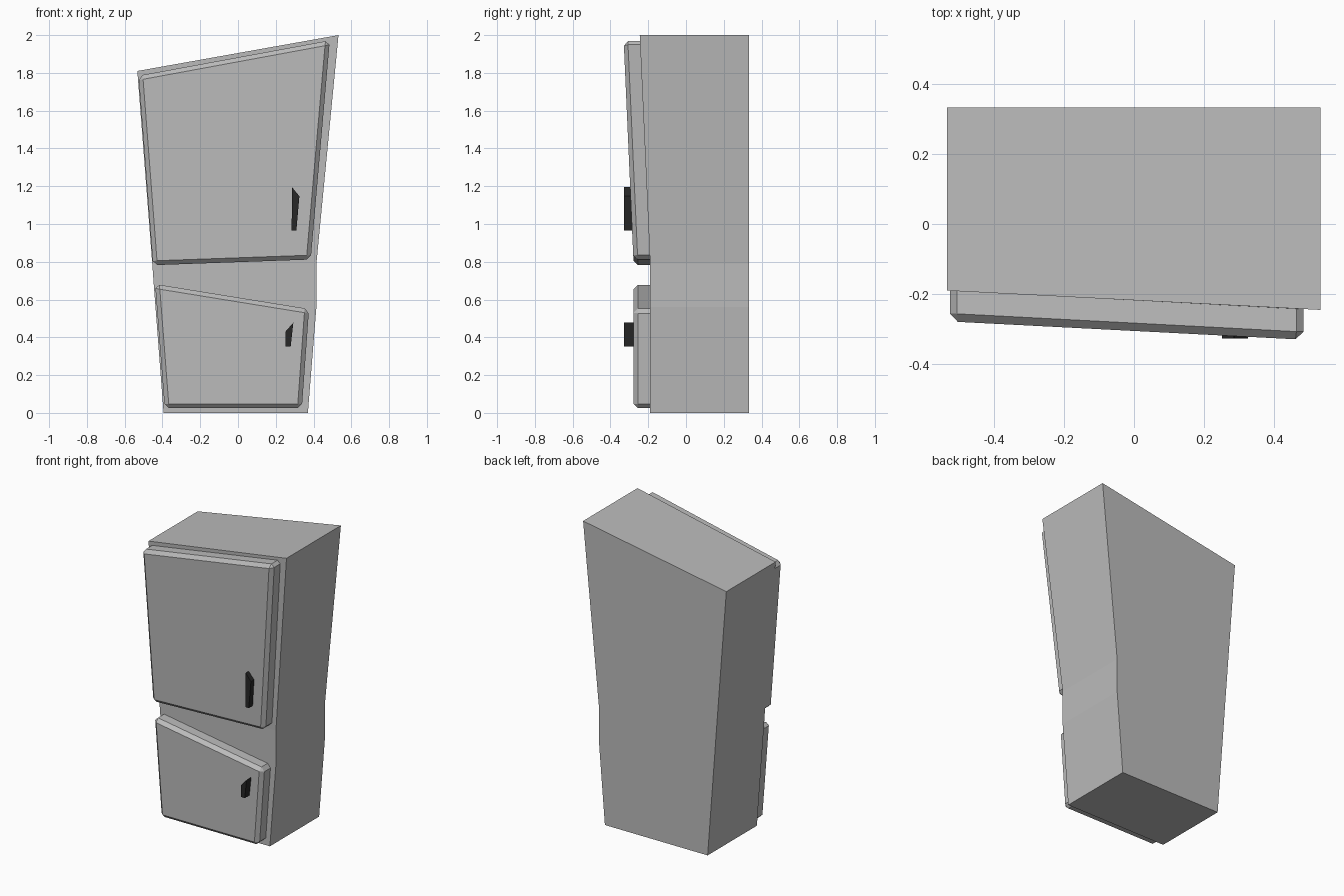
import bpy, bmesh

if "Cube" in bpy.data.objects:
    bpy.data.objects.remove(bpy.data.objects["Cube"])


def material(name, rgb):
    m = bpy.data.materials.new(name)
    m.diffuse_color = (*rgb, 1)
    m.use_nodes = True
    m.node_tree.nodes["Principled BSDF"].inputs["Base Color"].default_value = m.diffuse_color
    return m


GREY = material("grey_enamel", (0.5, 0.5, 0.5))
BLACK = material("black_handle", (0.02, 0.02, 0.02))


def finish(name, bm, mat):
    bmesh.ops.recalc_face_normals(bm, faces=bm.faces)
    mesh = bpy.data.meshes.new(name)
    bm.to_mesh(mesh)
    bm.free()
    mesh.materials.append(mat)
    ob = bpy.data.objects.new(name, mesh)
    bpy.context.collection.objects.link(ob)
    return ob


def front_y(x, z):
    """Cabinet front: flat below, top right corner pulled forward."""
    u = (x + 0.5) / 1.03
    v = max(0, (z - 0.8) / (1.05 + 0.14 * u))
    return -0.19 - 0.056 * max(0, u) * v


def prism(name, pts, front, back, mat, bevel=0):
    """Extrude an (x, z) outline along y, chamfering all but the back rim."""
    bm = bmesh.new()
    f = [bm.verts.new((x, front(x, z), z)) for x, z in pts]
    b = [bm.verts.new((x, back(x, z), z)) for x, z in pts]
    bm.faces.new(f)
    back_face = bm.faces.new(b[::-1])
    n = len(pts)
    for i in range(n):
        j = (i + 1) % n
        bm.faces.new((f[i], b[i], b[j], f[j]))
    if bevel:
        rim = set(back_face.edges)
        edges = [e for e in bm.edges if e not in rim]
        bmesh.ops.bevel(bm, geom=edges, offset=bevel, segments=1,
                        affect='EDGES', clamp_overlap=True)
    return finish(name, bm, mat)


# Cabinet: stacked rings of left and right corners (x, z)
rows = [((-0.394, 0), (0.37, 0)),
        ((-0.446, 0.68), (0.415, 0.56)),
        ((-0.454, 0.79), (0.415, 0.79)),
        ((-0.533, 1.81), (0.532, 2.0))]
bm = bmesh.new()
rings = []
for i, (l, r) in enumerate(rows):
    fr = -0.245 if i == 3 else -0.19
    rings.append([bm.verts.new(c) for c in (
        (l[0], -0.19, l[1]), (r[0], fr, r[1]),
        (r[0], 0.333, r[1]), (l[0], 0.333, l[1]))])
for a, b in zip(rings, rings[1:]):
    for i in range(4):
        j = (i + 1) % 4
        bm.faces.new((a[i], a[j], b[j], b[i]))
bm.faces.new(rings[0][::-1])
bm.faces.new(rings[-1])
finish("cabinet", bm, GREY)

# Doors
def door_front(x, z):
    return front_y(x, z) - 0.088


prism("upper_door", [(-0.45, 0.782), (0.385, 0.812), (0.486, 1.972), (-0.527, 1.785)],
      door_front, front_y, GREY, 0.023)
prism("lower_door", [(-0.388, 0.025), (0.338, 0.025), (0.376, 0.55), (-0.439, 0.682)],
      door_front, front_y, GREY, 0.023)

# Handles
for name, pts in (
        ("upper_handle", [(0.284, 0.965), (0.309, 0.965), (0.325, 1.147), (0.286, 1.195)]),
        ("lower_handle", [(0.251, 0.352), (0.279, 0.352), (0.293, 0.478), (0.251, 0.43)])):
    prism(name, pts, lambda x, z: -0.327, lambda x, z: -0.27, BLACK)
